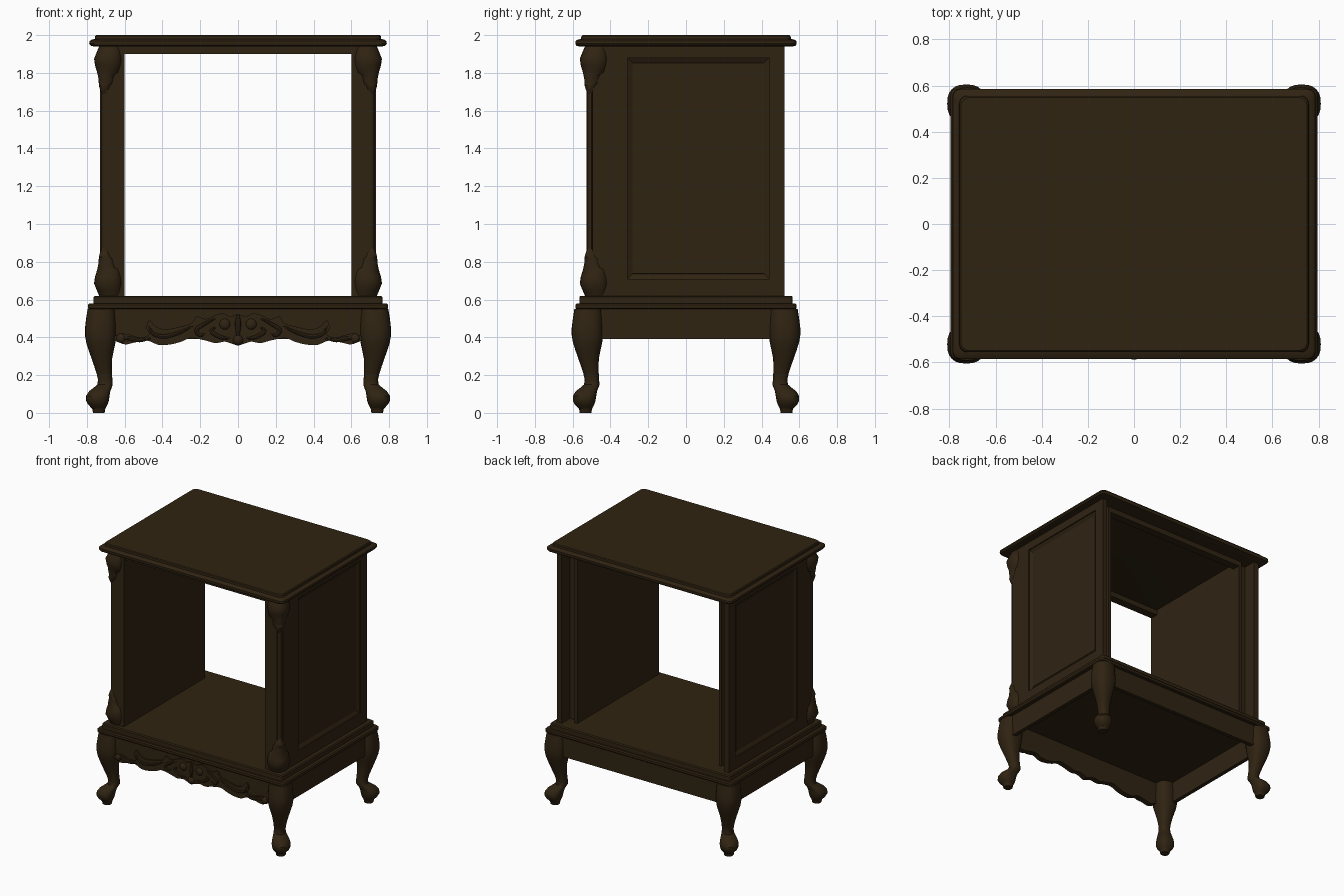
import bpy, bmesh, math
from mathutils import Vector

if "Cube" in bpy.data.objects:
    bpy.data.objects.remove(bpy.data.objects["Cube"])

wood = bpy.data.materials.new("dark walnut")
wood.diffuse_color = (0.029, 0.017, 0.006, 1)
wood.use_nodes = True
wood.node_tree.nodes["Principled BSDF"].inputs["Base Color"].default_value = wood.diffuse_color


def finish(name, bm, smooth=True):
    bmesh.ops.recalc_face_normals(bm, faces=bm.faces)
    me = bpy.data.meshes.new(name)
    bm.to_mesh(me)
    bm.free()
    ob = bpy.data.objects.new(name, me)
    bpy.context.collection.objects.link(ob)
    me.materials.append(wood)
    if smooth:
        bpy.ops.object.select_all(action='DESELECT')
        ob.select_set(True)
        bpy.context.view_layer.objects.active = ob
        bpy.ops.object.shade_smooth_by_angle(angle=math.radians(35))
    return ob


def loft(name, rings, smooth=True):
    """Skin equal-length closed rings and cap both ends."""
    bm = bmesh.new()
    vs = [[bm.verts.new(p) for p in r] for r in rings]
    n = len(rings[0])
    for a, b in zip(vs, vs[1:]):
        for i in range(n):
            bm.faces.new((a[i], a[(i + 1) % n], b[(i + 1) % n], b[i]))
    bm.faces.new(vs[0])
    bm.faces.new(vs[-1])
    return finish(name, bm, smooth)


def box(name, x0, x1, y0, y1, z0, z1):
    r = [(x0, y0), (x1, y0), (x1, y1), (x0, y1)]
    return loft(name, [[(x, y, z) for x, y in r] for z in (z0, z1)], False)


def round_rect(hx, hy, z, r):
    pts = []
    for k, (sx, sy) in enumerate([(1, 1), (-1, 1), (-1, -1), (1, -1)]):
        for i in range(7):
            a = math.pi / 2 * (k + i / 6)
            pts.append((sx * (hx - r) + r * math.cos(a), sy * (hy - r) + r * math.sin(a), z))
    return pts


def slab(name, levels, r):
    loft(name, [round_rect(hx, hy, z, r) for hx, hy, z in levels])


def squircle(cx, cy, z, r, n=24, e=0.8):
    pts = []
    for i in range(n):
        c, s = math.cos(math.tau * i / n), math.sin(math.tau * i / n)
        pts.append((cx + r * math.copysign(abs(c) ** e, c), cy + r * math.copysign(abs(s) ** e, s), z))
    return pts


def spline(pts, steps=5):
    """Catmull-Rom through 2D points."""
    p = [Vector(q) for q in pts]
    p = [2 * p[0] - p[1]] + p + [2 * p[-1] - p[-2]]
    out = []
    for a, b, c, d in zip(p, p[1:], p[2:], p[3:]):
        for i in range(steps):
            t = i / steps
            out.append(0.5 * (2 * b + (c - a) * t + (2 * a - 5 * b + 4 * c - d) * t * t
                              + (3 * b - a - 3 * c + d) * t ** 3))
    return out + [p[-2]]


def plate(name, outline, y0, y1):
    """Extrude an x/z outline between two y values, with a softened front edge."""
    bm = bmesh.new()
    f = bm.faces.new([bm.verts.new((x, y1, z)) for x, z in outline])
    ext = bmesh.ops.extrude_face_region(bm, geom=[f])
    bmesh.ops.translate(bm, vec=(0, y0 - y1, 0),
                        verts=[v for v in ext['geom'] if isinstance(v, bmesh.types.BMVert)])
    bmesh.ops.triangulate(bm, faces=[f for f in bm.faces if len(f.verts) > 4])
    return finish(name, bm)


def tube(name, pts, y, r):
    """Carved ridge: a tapering bead along an x/z path."""
    path = spline(pts, 6)
    rings = []
    for i, p in enumerate(path):
        d = (path[min(i + 1, len(path) - 1)] - path[max(i - 1, 0)]).normalized()
        rr = r * (0.35 + 0.65 * math.sin(math.pi * (i + 0.5) / len(path)))
        rings.append([(p.x - d.y * rr * math.cos(a), y + rr * math.sin(a), p.y + d.x * rr * math.cos(a))
                      for a in (math.tau * k / 8 for k in range(8))])
    loft(name, rings)


def ball(name, loc, r, sy=1.0):
    bm = bmesh.new()
    bmesh.ops.create_uvsphere(bm, u_segments=16, v_segments=10, radius=r)
    for v in bm.verts:
        v.co = Vector((v.co.x, v.co.y * sy, v.co.z)) + Vector(loc)
    finish(name, bm)


# Moulded top, its under-rail and the stepped base
slab("top", [(.765, .565, 1.94), (.78, .58, 1.944), (.788, .586, 1.955), (.785, .585, 1.968),
             (.775, .575, 1.976), (.758, .556, 1.98), (.756, .554, 1.994), (.75, .548, 2.0)], .035)
box("front_top_rail", -.61, .61, -.52, -.46, 1.90, 1.945)
box("back_top_rail", -.61, .61, .40, .46, 1.90, 1.945)
slab("base_upper_step", [(.765, .565, .575), (.765, .565, .613), (.758, .558, .62)], .02)
slab("base_lower_step", [(.79, .58, .55), (.795, .585, .555), (.795, .585, .572), (.788, .578, .58)], .025)

# Aprons on the sides and back
for s, n in ((1, "right"), (-1, "left")):
    box(n + "_apron", s * .735, s * .765, -.50, .50, .39, .555)
box("back_apron", -.70, .70, .53, .56, .39, .555)

# Cabriole legs with ball feet: z, distance along corner diagonal, radius
LEG = [(.55, .722, .074), (.50, .725, .079), (.45, .727, .083), (.41, .727, .083), (.37, .726, .077),
       (.33, .724, .066), (.29, .721, .055), (.25, .715, .047), (.21, .708, .041), (.175, .703, .038),
       (.15, .704, .041), (.135, .715, .047), (.115, .732, .056), (.09, .742, .062), (.065, .744, .060),
       (.045, .742, .052), (.03, .739, .041), (.02, .737, .034), (0, .737, .031)]
for sx in (1, -1):
    for sy in (1, -1):
        n = ("front" if sy < 0 else "back") + ("_right" if sx > 0 else "_left")
        loft(n + "_leg", [squircle(sx * c, sy * (c - .205), z, r) for z, c, r in LEG])

# Corner carvings at both ends of the front posts: height from end, min x, max x
CARVE = [(0, .615, .735), (.03, .612, .748), (.065, .61, .762), (.10, .613, .757), (.14, .622, .745),
         (.15, .645, .743), (.175, .652, .738), (.20, .658, .737), (.205, .672, .737),
         (.23, .676, .730), (.235, .686, .727), (.262, .695, .716)]
# Front post section: rounded corner between two small fillets
POST = [(.60, -.39), (.60, -.527), (.70, -.527), (.70, -.515)]
POST += [(.70 + .022 * math.sin(a), -.50 - .022 * math.cos(a)) for a in (math.pi / 12 * k for k in range(7))]
POST += [(.715, -.495), (.73, -.495), (.73, -.39)]


def rect(x, m=0.0, hole=True):
    y0, y1, z0, z1 = (-.31, .44, .71, 1.88) if hole else (-.398, .522, .62, 1.94)
    return [(x, y0 + m, z0 + m), (x, y1 - m, z0 + m), (x, y1 - m, z1 - m), (x, y0 + m, z1 - m)]


for s, n in ((1, "right"), (-1, "left")):
    loft(n + "_front_post", [[(s * x, y, z) for x, y in POST] for z in (.62, 1.94)])
    for zb, d, e in ((1.94, -1, "upper"), (.62, 1, "lower")):
        rings = []
        for h, a, b in CARVE:
            c, r = (a + b) / 2, (b - a) / 2
            rings.append(squircle(s * c, -(c - .2), zb + d * h, r, 24, .85))
        loft(n + "_" + e + "_corner_carving", rings)
    # Framed side panel, inner wall and filling, stepped for the open back
    loft(n + "_side_panel", [rect(s * .69, 0, False), rect(s * .73, 0, False), rect(s * .73),
                             rect(s * .722), rect(s * .708, .026), rect(s * .712, .028)], False)
    box(n + "_inner_wall", s * .60, s * .625, -.40, .46, .615, 1.945)
    box(n + "_wall_core", s * .62, s * .70, -.40, .42, .615, 1.945)

# Scalloped front apron with an applied carved relief
LOW = [(0, .355), (.03, .365), (.07, .377), (.12, .37), (.18, .385), (.25, .396), (.30, .377), (.36, .362),
       (.42, .36), (.48, .382), (.55, .372), (.60, .363), (.66, .385)]
UP = [(.66, .405), (.60, .42), (.52, .40), (.47, .415), (.485, .45), (.47, .49), (.43, .455), (.38, .443),
      (.30, .458), (.245, .475), (.22, .51), (.17, .497), (.12, .518), (.08, .527), (.04, .512), (0, .525)]


def mirrored(half):
    return half + [Vector((-p.x, p.y)) for p in reversed(half[1:-1])]


low, up = spline(LOW), spline(UP)
ends = [Vector((.66, .555)), Vector((0, .555))]
plate("front_apron", mirrored(low + ends), -.555, -.525)
plate("apron_relief", mirrored(low + up), -.567, -.55)

SCROLLS = [[(.12, .50), (.17, .475), (.22, .44), (.20, .41), (.17, .425)],
           [(.24, .46), (.31, .425), (.39, .405), (.45, .42), (.47, .46)],
           [(.46, .395), (.52, .385), (.58, .395), (.63, .40)],
           [(.04, .395), (.09, .40), (.14, .43), (.12, .455)]]
for s, n in ((1, "right"), (-1, "left")):
    for i, sc in enumerate(SCROLLS):
        tube(f"{n}_scroll_{i + 1}", [(s * x, z) for x, z in sc], -.565, .012)
    ball(n + "_rosette", (s * .07, -.562, .47), .03, .6)
    ball(n + "_scroll_eye", (s * .62, -.562, .395), .025, .6)
ball("centre_drop", (0, -.562, .385), .028, .95)
tube("centre_leaf", [(0, .52), (0, .47), (0, .40)], -.565, .016)
